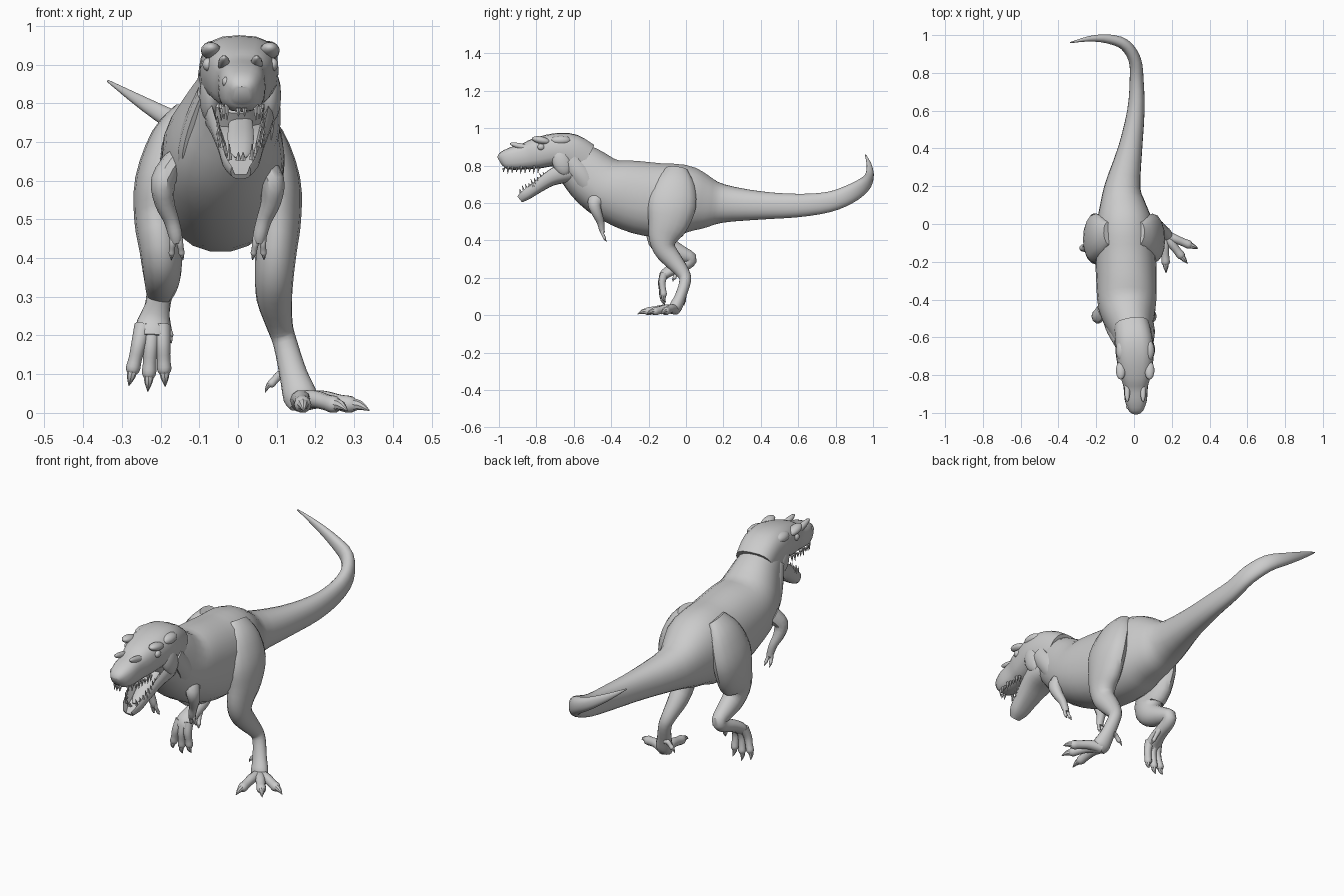
import bpy, bmesh, math
from mathutils import Vector, Matrix


def finish(name, bm, angle=40):
    bmesh.ops.recalc_face_normals(bm, faces=bm.faces)
    me = bpy.data.meshes.new(name)
    bm.to_mesh(me)
    bm.free()
    ob = bpy.data.objects.new(name, me)
    bpy.context.collection.objects.link(ob)
    bpy.ops.object.select_all(action='DESELECT')
    ob.select_set(True)
    bpy.context.view_layer.objects.active = ob
    bpy.ops.object.shade_smooth_by_angle(angle=math.radians(angle))
    return ob


def resample(pts, steps):
    # smooth path through (x, y, z, half width, half height) stations
    out, n = [], len(pts)
    for i in range(n - 1):
        q = [pts[max(i - 1, 0)], pts[i], pts[i + 1], pts[min(i + 2, n - 1)]]
        for s in range(steps):
            t = s / steps
            out.append([0.5 * (2 * b + (c - a) * t + (2 * a - 5 * b + 4 * c - d) * t * t
                               + (3 * b - a - 3 * c + d) * t ** 3) for a, b, c, d in zip(*q)])
    return out + [list(pts[-1])]


def tube(name, pts, n=14, e=2.0, ref=(0, 0, 1), dent=False, steps=3):
    P = resample(pts, steps)
    C = [Vector(p[:3]) for p in P]
    bm, rings = bmesh.new(), []
    for i, p in enumerate(P):
        t = (C[min(i + 1, len(C) - 1)] - C[max(i - 1, 0)]).normalized()
        side = t.cross(Vector(ref)).normalized()
        up = side.cross(t)
        w, h = max(p[3], .001), max(p[4], .001)
        ring = []
        for k in range(n):
            a = 2 * math.pi * k / n
            c, s = math.cos(a), math.sin(a)
            u = math.copysign(abs(c) ** (2 / e), c)
            v = math.copysign(abs(s) ** (2 / e), s)
            if dent and s > 0 and abs(c) < .8:
                v, u = -.35, u * .9
            ring.append(bm.verts.new(C[i] + side * u * w + up * v * h))
        rings.append(ring)
    for a, b in zip(rings, rings[1:]):
        for k in range(n):
            bm.faces.new((a[k], a[(k + 1) % n], b[(k + 1) % n], b[k]))
    bm.faces.new(rings[0])
    bm.faces.new(rings[-1])
    return finish(name, bm)


def ball(name, loc, size, rot=(0, 0, 0)):
    bm = bmesh.new()
    bmesh.ops.create_uvsphere(bm, u_segments=14, v_segments=8, radius=1)
    ob = finish(name, bm)
    ob.location, ob.scale, ob.rotation_euler = loc, size, rot
    return ob


def toe(name, base, tip, r, ref, lift=(0, 0, .012)):
    b, t, l = Vector(base), Vector(tip), Vector(lift)

    def at(f, k, rr):
        return (*(b.lerp(t, f) + l * k), rr, rr)
    tube(name, [at(0, 0, r), at(.3, 1, r * .85), at(.55, .8, r * .75),
                at(.72, .6, r * .8), at(.8, .5, r * .5)], 10, ref=ref)
    tube(name + "_claw", [at(.72, .6, r * .62), at(.86, .7, r * .45), at(1, -.2, .001)], 8, ref=ref)


# torso, neck and tail in one sweep
tube("body_and_tail", [
    (-.005, -.66, .85, .08, .09), (-.015, -.56, .785, .112, .135), (-.035, -.44, .69, .152, .16),
    (-.04, -.3, .642, .16, .19), (-.045, -.15, .615, .16, .2), (-.05, -.01, .62, .152, .186),
    (-.06, .1, .605, .122, .145), (-.06, .2, .597, .095, .103), (-.02, .4, .587, .064, .076),
    (.01, .6, .587, .046, .063), (.014, .76, .605, .037, .055), (.004, .87, .645, .033, .05),
    (-.05, .95, .695, .03, .042), (-.14, .98, .74, .024, .03), (-.24, .98, .797, .014, .018),
    (-.337, .96, .858, .003, .003)], 22, 2.2)

# skull with boxy muzzle
tube("skull", [
    (.01, -.996, .822, .022, .024), (.01, -.978, .83, .043, .045), (.01, -.93, .838, .059, .061),
    (.009, -.86, .85, .065, .07), (.008, -.80, .865, .082, .082), (.005, -.7, .885, .1, .088),
    (0, -.62, .872, .1, .1), (-.01, -.55, .83, .095, .1)], 20, 2.7)

# open lower jaw with hollow floor
tube("lower_jaw", [
    (0, -.6, .785, .085, .07), (.004, -.66, .77, .09, .066), (.006, -.73, .738, .078, .05),
    (.007, -.8, .69, .06, .04), (.007, -.86, .648, .047, .035), (.007, -.892, .623, .026, .024)],
    20, 2.6, dent=True)
tube("tongue", [(.007, -.68, .755, .03, .012), (.007, -.76, .71, .034, .014),
                (.007, -.82, .672, .026, .01), (.007, -.85, .655, .006, .004)], 10)

# brow horns, eyes, nostrils and jaw muscles
for side, s in (("left", 1), ("right", -1)):
    x = .006
    ball(side + "_brow", (x + s * .076, -.775, .936), (.026, .05, .02), (-.2, 0, 0))
    ball(side + "_rear_crest", (x + s * .072, -.67, .935), (.03, .055, .026))
    ball(side + "_eye", (x + s * .084, -.775, .9), (.014, .019, .017))
    ball(side + "_muzzle_ridge", (x + s * .042, -.87, .9), (.016, .075, .016), (-.25, 0, 0))
    ball(side + "_nostril", (x + s * .034, -.965, .855), (.014, .017, .014))
    ball(side + "_cheek", (x + s * .076, -.665, .82), (.03, .05, .075), (.35, 0, 0))
    tube(side + "_neck_muscle", [
        (s * .085, -.62, .83, .02, .04), (s * .1 - .015, -.56, .75, .025, .045),
        (s * .1 - .035, -.5, .66, .025, .045), (s * .07 - .045, -.43, .58, .02, .03)], 10, ref=(0, 1, 0))

# two rows of pointed teeth
bm = bmesh.new()
for s in (-1, 1):
    for i in range(9):
        f = i / 8
        half = (1 - f ** 4) ** .5
        upper = Vector((.009 + s * (.008 + .045 * half), -.79 - .185 * f, .776))
        lower = Vector((.007 + s * (.008 + .052 * half - .014 * f), -.76 - .125 * f, .752 - .088 * f))
        size = .032 + .012 * math.sin(i * 2.1)
        for loc, rot in ((upper, math.pi - .1), (lower, .35)):
            m = Matrix.Translation(loc) @ Matrix.Rotation(rot, 4, 'X')
            bmesh.ops.create_cone(bm, cap_ends=True, segments=6, radius1=.008, radius2=.001,
                                  depth=size, matrix=m)
finish("teeth", bm)

# planted leg
Y, Z = (0, 1, 0), (0, 0, 1)
hip = [(.03, -.05, .78, .03, .06), (.07, -.06, .71, .05, .105), (.1, -.075, .6, .061, .13),
       (.103, -.095, .5, .06, .112)]
tube("planted_leg", hip + [
    (.098, -.12, .42, .054, .082), (.094, -.115, .355, .05, .06), (.094, -.07, .295, .046, .05),
    (.108, -.015, .225, .034, .036), (.122, -.005, .18, .031, .031), (.143, -.03, .1, .036, .03),
    (.16, -.055, .045, .044, .035), (.168, -.07, .022, .036, .02)], 16, ref=Y)
for name, tip in (("outer", (.34, -.13, .008)), ("middle", (.283, -.21, .008)), ("inner", (.17, -.26, .008))):
    toe("planted_toe_" + name, (.16, -.055, .03), tip, .028, Z)
toe("planted_rear_toe", (.125, -.01, .1), (.07, -.01, .055), .014, Z)

# lifted leg, hip mirrored across the body
M = -.105
tube("lifted_leg", [(M - x, y, z, w, h) for x, y, z, w, h in hip] + [
    (-.2, -.13, .425, .055, .085), (-.196, -.1, .365, .05, .062), (-.198, -.03, .33, .042, .045),
    (-.203, .025, .305, .034, .034), (-.208, .005, .275, .033, .032), (-.214, -.06, .25, .038, .03),
    (-.22, -.11, .222, .044, .028), (-.222, -.128, .195, .038, .02)], 16, ref=Y)
for name, bx, tip in (("outer", -.245, (-.282, -.12, .07)), ("middle", -.222, (-.233, -.115, .055)),
                      ("inner", -.197, (-.188, -.11, .068))):
    toe("lifted_toe_" + name, (bx, -.115, .225), tip, .023, Y, (0, -.014, 0))
toe("lifted_rear_toe", (-.19, -.03, .25), (-.172, -.07, .18), .013, Y, (0, -.006, 0))

# small two-fingered arms
for side, f in (("left", lambda x: x), ("right", lambda x: M - x)):
    tube(side + "_arm", [
        (f(.06), -.46, .65, .03, .045), (f(.088), -.49, .6, .032, .038), (f(.085), -.475, .545, .026, .028),
        (f(.068), -.457, .5, .02, .021), (f(.057), -.45, .46, .018, .016), (f(.055), -.445, .44, .014, .012)],
        10, ref=Y)
    for k, dx in (("inner", -.013), ("outer", .012)):
        toe(side + "_finger_" + k, (f(.056 + dx * .6), -.447, .455),
            (f(.053 + dx * 1.2), -.425, .395), .01, Y, (0, -.006, 0))
